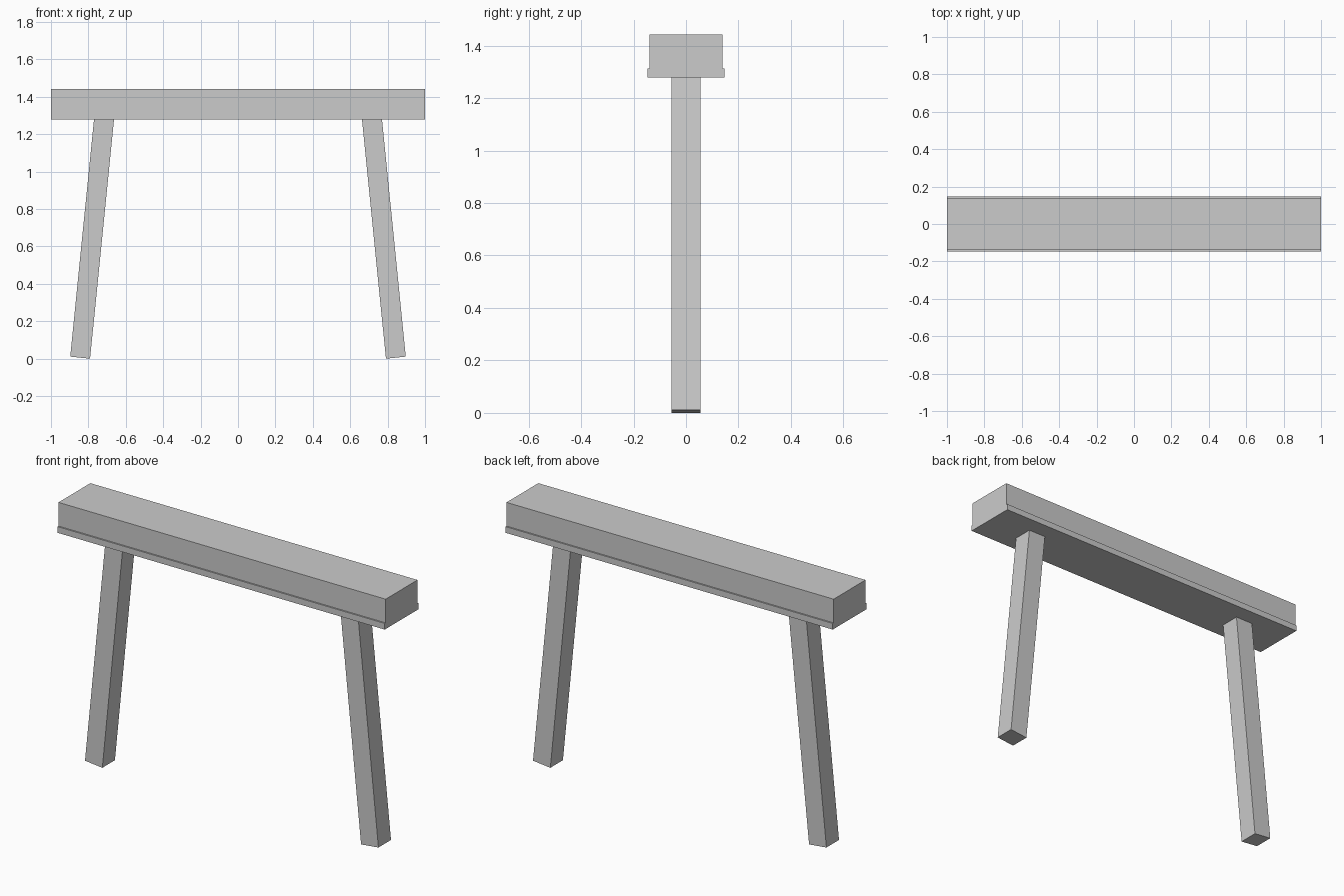
import bpy, bmesh

if "Cube" in bpy.data.objects:
    bpy.data.objects.remove(bpy.data.objects["Cube"])


def prism(name, profile, axis, lo, hi):
    """Extrude a 2D profile along x (profile in y,z) or y (profile in x,z)."""
    def point(p, d):
        return (d, p[0], p[1]) if axis == 'x' else (p[0], d, p[1])
    bm = bmesh.new()
    a = [bm.verts.new(point(p, lo)) for p in profile]
    b = [bm.verts.new(point(p, hi)) for p in profile]
    bm.faces.new(a)
    bm.faces.new(b[::-1])
    n = len(profile)
    for i in range(n):
        j = (i + 1) % n
        bm.faces.new((a[i], b[i], b[j], a[j]))
    bmesh.ops.recalc_face_normals(bm, faces=bm.faces)
    mesh = bpy.data.meshes.new(name)
    bm.to_mesh(mesh)
    bm.free()
    obj = bpy.data.objects.new(name, mesh)
    bpy.context.collection.objects.link(obj)
    return obj


# Top beam with a small lip along each lower edge
BASE, LEDGE, TOP = 1.278, 1.312, 1.443
half = [(0.147, BASE), (0.147, LEDGE), (0.139, LEDGE), (0.139, TOP)]
prism("beam", half + [(-y, z) for y, z in reversed(half)], 'x', -1.0, 1.0)

# Splayed legs, square cut at the foot and flush with the beam underside
leg = [(0.791, 0.0), (0.897, 0.011), (0.770, BASE), (0.663, BASE)]
for name, side in (("left_leg", -1), ("right_leg", 1)):
    prism(name, [(side * x, z) for x, z in leg], 'y', -0.055, 0.055)
